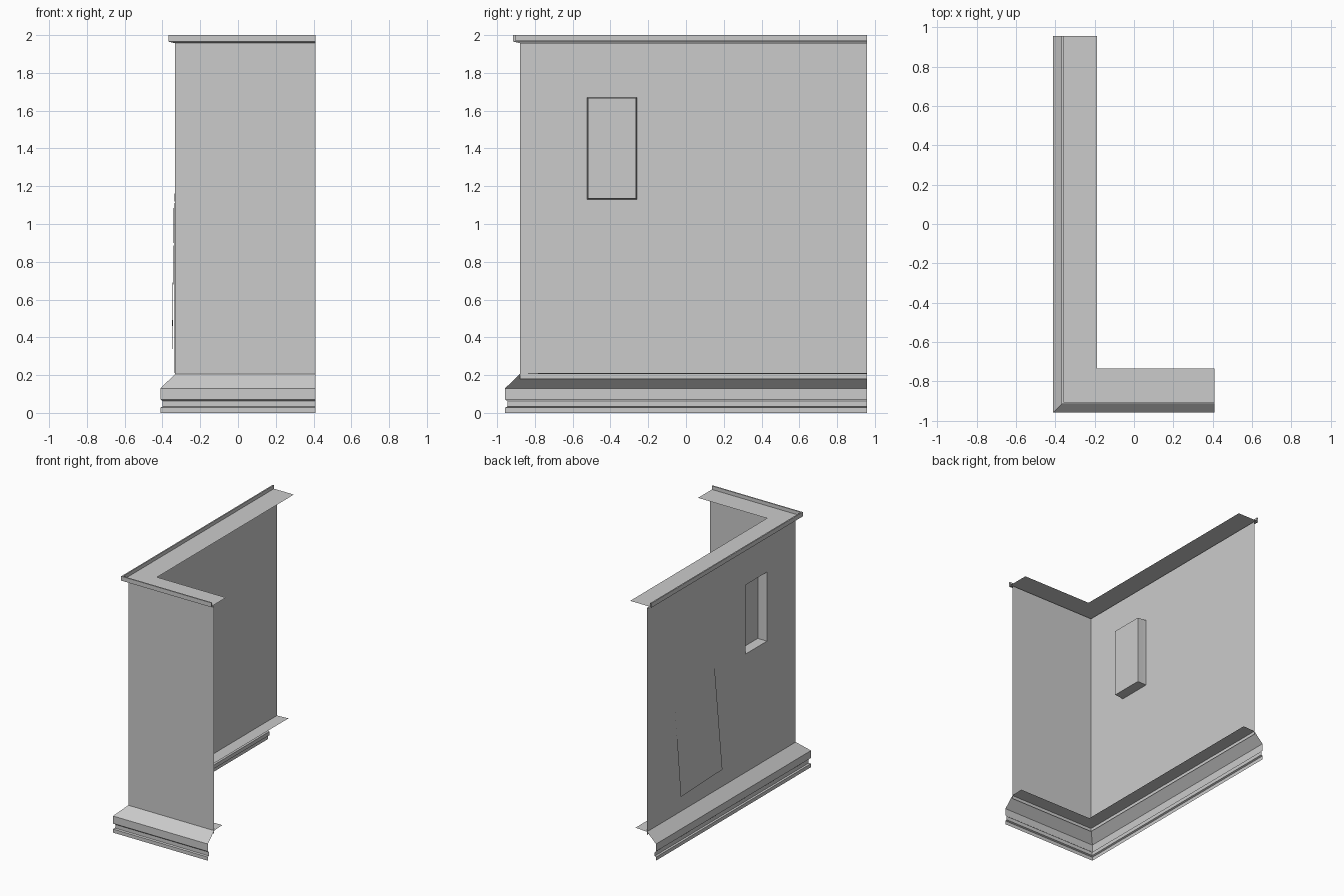
import bpy

if "Cube" in bpy.data.objects:
    bpy.data.objects.remove(bpy.data.objects["Cube"])

CX, CY = -0.333, -0.88      # outer wall corner
EX, EY = 0.41, 0.957        # open ends of the two wings
ZB, ZT = 0.18, 1.957        # wall bottom and top


def make(name, verts, faces):
    me = bpy.data.meshes.new(name)
    me.from_pydata(verts, [], faces)
    me.update()
    ob = bpy.data.objects.new(name, me)
    bpy.context.collection.objects.link(ob)
    return ob


def sweep(name, profile):
    """Sweep (outward offset, z) points along the mitred L path."""
    verts = []
    for o, z in profile:
        verts += [(CX - o, EY, z), (CX - o, CY - o, z), (EX, CY - o, z)]
    faces = []
    for j in range(len(profile) - 1):
        for i in range(2):
            a = j * 3 + i
            faces.append((a, a + 1, a + 4, a + 3))
    return make(name, verts, faces)


# stepped plinth with groove, sloped top and inner flange
sweep("plinth", [(.078, 0), (.078, .028), (.066, .033), (.066, .062),
                 (.078, .072), (.078, .13), (0, .205), (-.10, .21)])

# cornice with upstanding lip and inner flange
sweep("cornice", [(0, ZT), (.036, 1.966), (.036, 2.0), (.026, 2.0),
                  (.026, 1.972), (-.146, 1.972)])

# short wall
make("short_wall", [(CX, CY, ZB), (EX, CY, ZB), (EX, CY, ZT), (CX, CY, ZT)],
     [(0, 1, 2, 3)])

# long wall as a grid of cells with the niche opening left out
ys = [EY, -.26, -.523, CY]
zs = [ZB, 1.13, 1.67, ZT]
verts = [(CX, y, z) for z in zs for y in ys]
faces = [(j * 4 + i, j * 4 + i + 1, j * 4 + i + 5, j * 4 + i + 4)
         for j in range(3) for i in range(3) if (i, j) != (1, 1)]
make("long_wall", verts, faces)

# recessed niche: slightly tapered rings closed by a back face
verts, faces = [], []
for depth, inset in [(0, 0), (.025, .002), (.075, .004)]:
    x, y0, y1 = CX + depth, ys[1] - inset, ys[2] + inset
    z0, z1 = zs[1] + inset, zs[2] - inset
    verts += [(x, y0, z0), (x, y1, z0), (x, y1, z1), (x, y0, z1)]
for r in (0, 4):
    for i in range(4):
        k = (i + 1) % 4
        faces.append((r + i, r + k, r + k + 4, r + i + 4))
faces.append((8, 9, 10, 11))
make("niche", verts, faces)


# thin sheets lying just proud of the long wall, as (y, z, offset) corners
def sheet(name, corners):
    make(name, [(CX - o, y, z) for y, z, o in corners], [(0, 1, 2, 3)])


sheet("wall_sheet_middle", [(.56, .33, .014), (.05, .35, .017),
                            (.13, 1.17, .006), (.63, 1.16, .004)])
sheet("wall_sheet_corner", [(-.36, .21, .003), (-.87, .21, .006),
                            (-.87, 1.11, .006), (-.38, 1.11, .003)])
